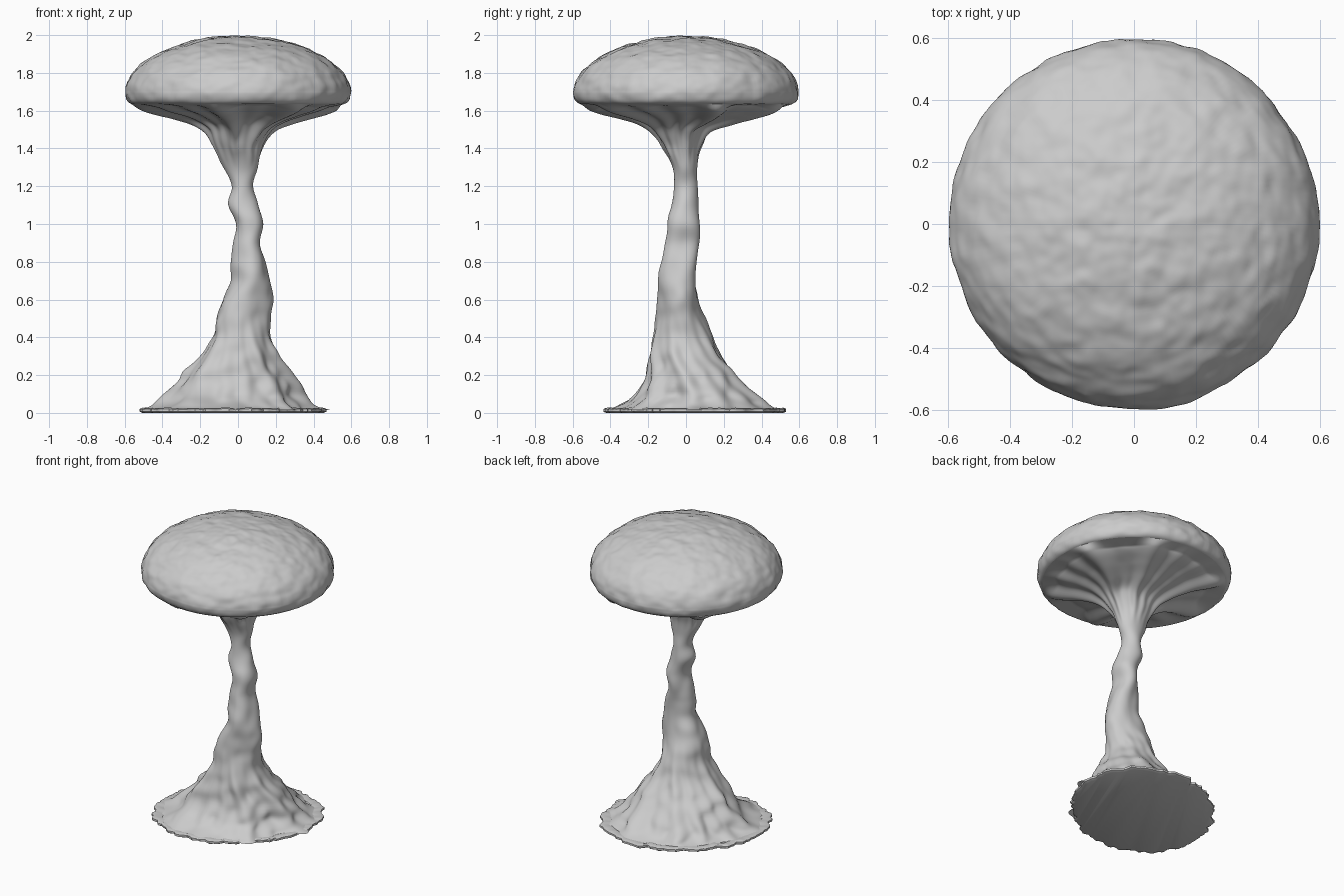
import bpy, bmesh
from math import sin, cos, pi, sqrt
from mathutils import Vector, noise

if "Cube" in bpy.data.objects:
    bpy.data.objects.remove(bpy.data.objects["Cube"])

SEG = 180


def resample(rows, n):
    """Catmull-Rom interpolation through profile rows."""
    out = []
    for i in range(len(rows) - 1):
        p = [rows[max(0, min(len(rows) - 1, i + k))] for k in (-1, 0, 1, 2)]
        for s in range(n):
            t = s / n
            out.append([0.5 * (2*b + (c - a)*t + (2*a - 5*b + 4*c - d)*t*t
                               + (3*b - a - 3*c + d)*t**3) for a, b, c, d in zip(*p)])
    out.append(list(rows[-1]))
    return out


def loft(name, rings, cap_start=False, cap_end=False, angle=60):
    """Skin a stack of closed rings, optionally closing the ends."""
    bm = bmesh.new()
    loops = [[bm.verts.new(p) for p in ring] for ring in rings]
    for a, b in zip(loops, loops[1:]):
        for i in range(SEG):
            j = (i + 1) % SEG
            bm.faces.new((a[i], a[j], b[j], b[i]))
    if cap_start:
        bm.faces.new(loops[0][::-1])
    if cap_end:
        bm.faces.new(loops[-1])
    me = bpy.data.meshes.new(name)
    bm.to_mesh(me)
    bm.free()
    ob = bpy.data.objects.new(name, me)
    bpy.context.collection.objects.link(ob)
    bpy.ops.object.select_all(action='DESELECT')
    ob.select_set(True)
    bpy.context.view_layer.objects.active = ob
    bpy.ops.object.shade_smooth_by_angle(angle=angle * pi / 180)
    return ob


ANGLES = [2 * pi * i / SEG for i in range(SEG)]


def ridges(a):
    """Irregular radial ridges, about -1..1."""
    return 0.45*sin(6*a + 0.6) + 0.3*sin(9*a + 2) + 0.25*sin(15*a + 1)


def oval(row, a):
    z, xl, xr, yl, yr = row
    return Vector(((xl + xr)/2 + (xr - xl)/2*cos(a), (yl + yr)/2 + (yr - yl)/2*sin(a), z))


# Twisted stalk flaring into root skirt and ribbed cap underside: z, x min/max, y min/max
stalk = [
    (0.015, -.49, .45, -.41, .48), (0.04, -.43, .40, -.36, .43), (0.1, -.37, .345, -.27, .36),
    (0.2, -.285, .29, -.22, .27), (0.3, -.20, .225, -.205, .19), (0.4, -.14, .175, -.18, .14),
    (0.5, -.12, .17, -.16, .10), (0.6, -.09, .18, -.145, .07), (0.7, -.035, .17, -.14, .06),
    (0.8, -.03, .145, -.13, .06), (0.9, -.02, .12, -.11, .07), (1.0, -.01, .135, -.10, .07),
    (1.1, -.05, .105, -.08, .065), (1.2, -.035, .08, -.065, .06), (1.3, -.075, .105, -.07, .06),
    (1.4, -.125, .13, -.125, .085), (1.48, -.17, .19, -.18, .14), (1.52, -.24, .27, -.24, .26),
    (1.55, -.33, .37, -.33, .38), (1.575, -.43, .46, -.43, .47), (1.60, -.50, .52, -.50, .52),
    (1.635, -.565, .565, -.565, .565)]
rings = []
for row in resample(stalk, 6):
    z = row[0]
    low = max(0, 1 - z / 0.55)
    high = max(0, (z - 1.3) / 0.25)
    mid = max(0, 1 - abs(z - 0.75) / 0.5)
    fade = max(0, min(high, 1, (1.635 - z) / 0.04))
    c = Vector(((row[1] + row[2]) / 2, (row[3] + row[4]) / 2, z))
    ring = []
    for a in ANGLES:
        p = oval(row, a)
        k = 1 + 0.08 * min(1, low * 2) * (ridges(a + z) - 0.3) + 0.09 * low * sin(2 * a)
        k += 0.08 * mid * sin(3 * a - 9 * z)
        k += 0.08 * min(1, max(0, (1.6 - z) / 0.2)) * noise.noise(p * 11)
        k += 0.11 * fade * (ridges(a + 1) - 0.4)
        q = c + (p - c) * k
        q.z = z + 0.022 * fade * (1 - ridges(a + 1))
        ring.append(q)
    rings.append(ring)
loft("stalk_and_ribbed_underside", rings, cap_start=False, angle=70)

# Bumpy cap dome: rolled rim, then a half ellipse (radius, z)
dome = [(.563, 1.635), (.578, 1.642), (.592, 1.662)]
dome += [(.598 * cos(t * pi / 80), 1.69 + .307 * sin(t * pi / 80)) for t in range(40)] + [(.003, 1.997)]
rings = []
for r, z in resample(dome, 2):
    ring = []
    for a in ANGLES:
        p = Vector((r * cos(a), r * sin(a), z))
        n = Vector((p.x, p.y, (z - 1.69) * 3.5)).normalized()
        d = 0.007 * noise.noise(p * 13) + 0.004 * noise.noise(p * 24) + 0.006 * noise.noise(p * 4)
        q = p + n * (d * min(1, r / 0.06) * min(1, max(0, z - 1.63) / 0.03) - 0.002)
        q.z = min(q.z, 2.0)
        ring.append(q)
    rings.append(ring)
loft("cap", rings, cap_end=True, angle=70)


# Thin ragged base sheet, longer along one diagonal
def edge(a, scale):
    e = Vector((cos(a), sin(a), 0))
    k = 1 + 0.09 * sin(2 * a) + 0.05 * noise.noise(e * 5) + 0.06 * noise.noise(e * 12)
    return Vector((-0.03 + 0.485 * e.x * k * scale, 0.045 + 0.465 * e.y * k * scale, 0))


rings = []
for s, z in ((0.97, 0), (1.0, 0.007), (1.0, 0.02), (0.97, 0.026), (0.88, 0.02)):
    rings.append([edge(a, s) + Vector((0, 0, z + (0.004 * noise.noise(edge(a, 25)) if z > 0.01 else 0)))
                  for a in ANGLES])
loft("base_sheet", rings, cap_start=True, angle=40)
